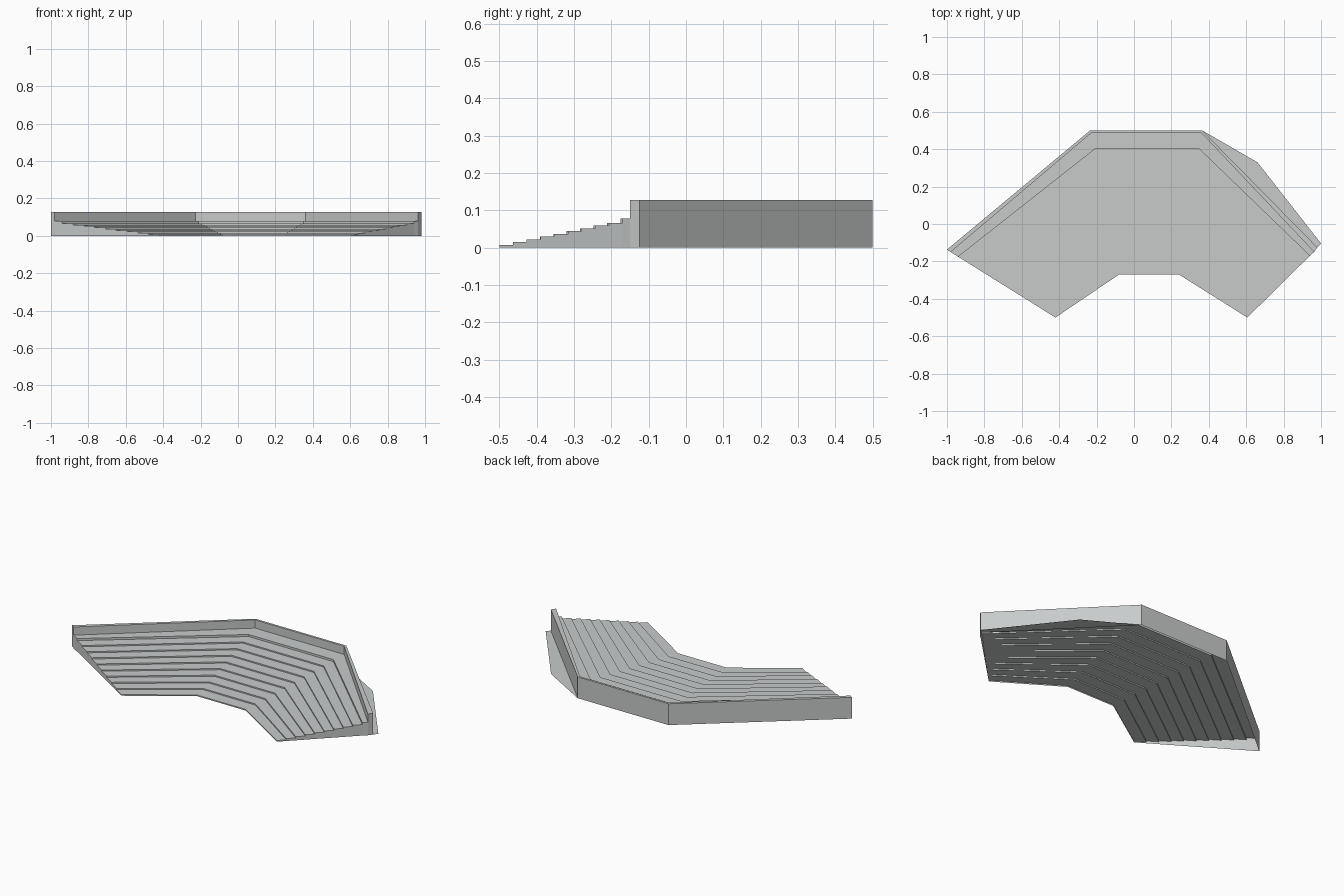
import bpy
from mathutils import Vector

cube = bpy.data.objects.get("Cube")
if cube:
    bpy.data.objects.remove(cube, do_unlink=True)

grey = bpy.data.materials.new("concrete_grey")
grey.use_nodes = True
colour = (0.58, 0.60, 0.60, 1.0)
grey.diffuse_color = colour
grey.node_tree.nodes["Principled BSDF"].inputs["Base Color"].default_value = colour


def make_object(name, verts, faces):
    mesh = bpy.data.meshes.new(name)
    mesh.from_pydata([tuple(v) for v in verts], [], faces)
    mesh.materials.append(grey)
    obj = bpy.data.objects.new(name, mesh)
    bpy.context.scene.collection.objects.link(obj)
    return obj


def loft(name, rows):
    """Join successive rows of points, front to back, with quads."""
    n = len(rows[0])
    verts = [p for row in rows for p in row]
    faces = [(r * n + c, r * n + c + 1, (r + 1) * n + c + 1, (r + 1) * n + c)
             for r in range(len(rows) - 1) for c in range(n - 1)]
    return make_object(name, verts, faces)


def row(plan, z):
    return [Vector((x, y, z)) for x, y in plan]


# Plan lines, each running from the -x end to the +x end
FRONT = [(-0.42, -0.50), (-0.08, -0.27), (0.24, -0.27), (0.606, -0.50)]
WALK_EDGE = [(-0.94, -0.175), (-0.21, 0.40), (0.35, 0.40), (0.94, -0.17)]
WALL_IN = [(-0.98, -0.15), (-0.228, 0.487), (0.36, 0.487), (0.963, -0.15)]
WALL_OUT = [(-1.0, -0.137), (-0.235, 0.50), (0.365, 0.50), (0.98, -0.125)]
STEPS, RISE, WALK_Z, WALL_Z = 9, 0.0073, 0.078, 0.127


def step_plan(i):
    t = i / STEPS
    return [(a[0] + (b[0] - a[0]) * t, a[1] + (b[1] - a[1]) * t)
            for a, b in zip(FRONT, WALK_EDGE)]


# Stepped tiers: a riser and a tread for each step, then the rear walkway
tiers = []
for i in range(STEPS):
    tiers += [row(step_plan(i), RISE * i), row(step_plan(i), RISE * (i + 1))]
tiers += [row(WALK_EDGE, RISE * STEPS), row(WALK_EDGE, WALK_Z), row(WALL_IN, WALK_Z)]
loft("seating_tiers", tiers)

# Parapet wall around the back
wall = [row(WALL_IN, WALK_Z), row(WALL_IN, WALL_Z),
        row(WALL_OUT, WALL_Z), row(WALL_OUT, 0.0)]
loft("back_wall", wall)

# End walls follow the stepped profile down to the ground
profile = tiers + wall[1:]
for name, col in (("right_end_wall", 0), ("left_end_wall", -1)):
    verts, faces = [], []
    for a, b in zip(profile, profile[1:]):
        p, q = a[col], b[col]
        if (p.xy - q.xy).length < 1e-5:
            continue
        k = len(verts)
        verts += [(p.x, p.y, 0), (q.x, q.y, 0), q, p]
        quad = (k, k + 1, k + 2, k + 3)
        faces.append(quad if col else quad[::-1])
    make_object(name, verts, faces)

# Flat ground apron outside the left rear wall
make_object("ground_apron",
            row([WALL_OUT[2], WALL_OUT[3], (1.0, -0.104), (0.66, 0.33)], 0.0),
            [(0, 1, 2, 3)])
